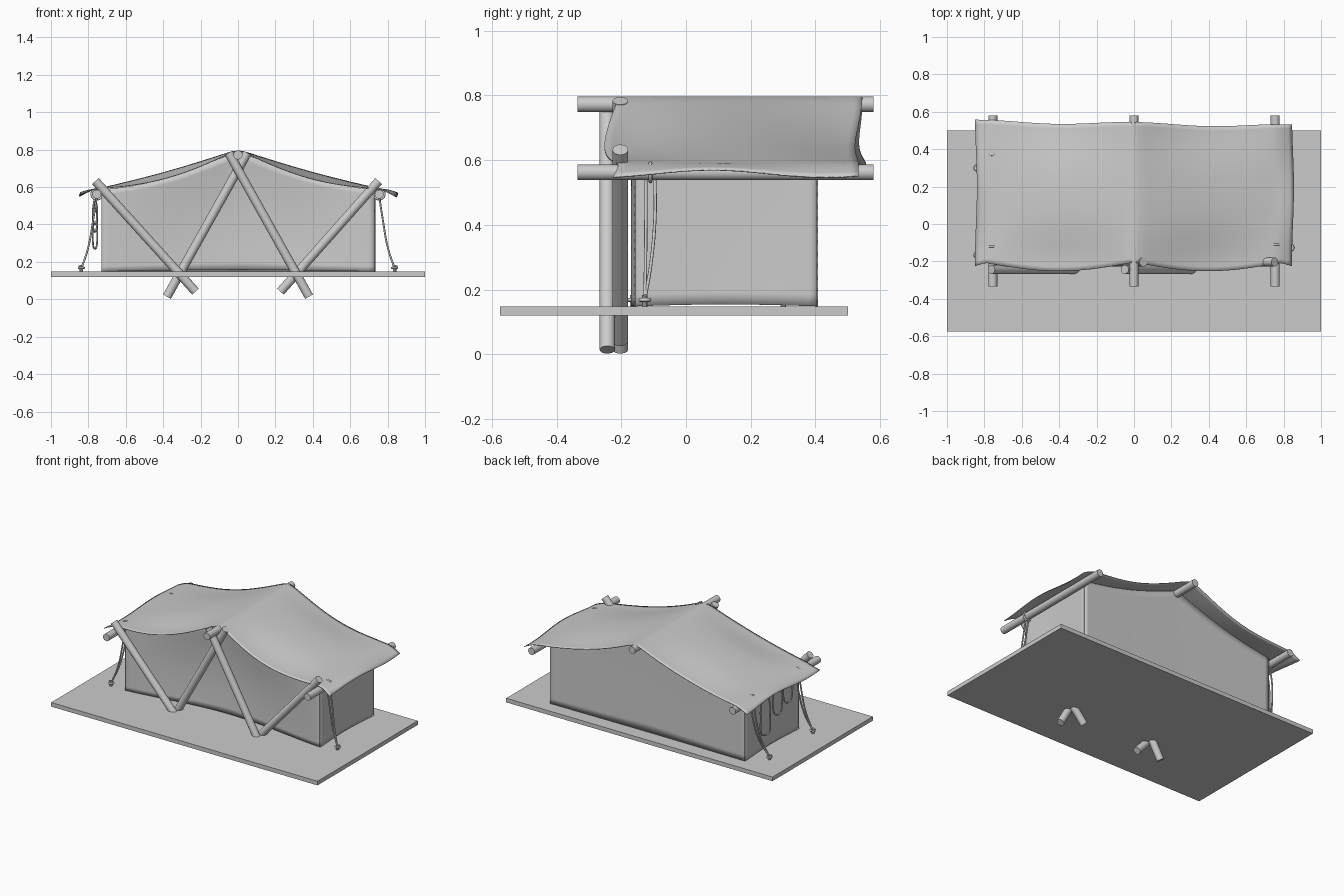
import bpy, bmesh
from math import sin, pi, exp
from mathutils import Vector

if "Cube" in bpy.data.objects:
    bpy.data.objects.remove(bpy.data.objects["Cube"])

GROUND = 0.148


def finish(ob, angle=0.6):
    bpy.ops.object.select_all(action='DESELECT')
    ob.select_set(True)
    bpy.context.view_layer.objects.active = ob
    bpy.ops.object.shade_smooth_by_angle(angle=angle)


def pole(name, a, b, r=0.024, sides=20):
    a, b = Vector(a), Vector(b)
    d = b - a
    bpy.ops.mesh.primitive_cylinder_add(vertices=sides, radius=r, depth=d.length, location=(a + b) / 2)
    ob = bpy.context.object
    ob.name = name
    ob.rotation_euler = d.to_track_quat('Z', 'Y').to_euler()
    finish(ob)


def sheet(name, fn, nu, nv, thickness=0.004):
    """Cloth grid from a function of u, v in 0..1."""
    bm = bmesh.new()
    g = [[bm.verts.new(fn(i / nu, j / nv)) for j in range(nv + 1)] for i in range(nu + 1)]
    for i in range(nu):
        for j in range(nv):
            bm.faces.new((g[i][j], g[i + 1][j], g[i + 1][j + 1], g[i][j + 1]))
    me = bpy.data.meshes.new(name)
    bm.to_mesh(me)
    bm.free()
    ob = bpy.data.objects.new(name, me)
    bpy.context.collection.objects.link(ob)
    mod = ob.modifiers.new("cloth", 'SOLIDIFY')
    mod.thickness = thickness
    mod.offset = -1
    finish(ob)


def rope(name, pts, r=0.005, cyclic=False):
    cu = bpy.data.curves.new(name, 'CURVE')
    cu.dimensions = '3D'
    cu.bevel_depth = r
    cu.bevel_resolution = 2
    cu.use_fill_caps = True
    sp = cu.splines.new('BEZIER')
    sp.bezier_points.add(len(pts) - 1)
    for p, co in zip(sp.bezier_points, pts):
        p.co = co
        p.handle_left_type = p.handle_right_type = 'AUTO'
    sp.use_cyclic_u = cyclic
    bpy.context.collection.objects.link(bpy.data.objects.new(name, cu))


# ground slab
bpy.ops.mesh.primitive_cube_add(size=1, location=(0, -0.0375, 0.134))
slab = bpy.context.object
slab.name = "base_slab"
slab.scale = (2, 1.075, 0.028)

# long roof poles and crossed front poles
for n, x, z in (("left", -0.755, 0.562), ("ridge", 0, 0.772), ("right", 0.755, 0.562)):
    pole(n + "_roof_pole", (x, -0.335, z), (x, 0.58, z))
pole("front_leg_outer_left", (-0.762, -0.243, 0.632), (-0.227, -0.243, 0.041))
pole("front_leg_inner_left", (-0.38, -0.203, 0.014), (0.05, -0.203, 0.783))
pole("front_leg_inner_right", (0.38, -0.243, 0.014), (-0.05, -0.243, 0.783))
pole("front_leg_outer_right", (0.752, -0.203, 0.632), (0.227, -0.203, 0.041))


# roof cloth hanging over the three poles, sagging most at front and back
def roof_z(x, y):
    a = abs(x)
    t = min(a / 0.755, 1)
    v = (y + 0.23) / 0.77
    sag = 0.01 + 0.037 * exp(-(v / 0.25) ** 2) + 0.03 * exp(-((v - 1) / 0.25) ** 2)
    z = 0.803 - 0.211 * t - sag * sin(pi * t) - 0.006 * exp(-(x / 0.03) ** 2)
    out = max(a - 0.755, 0)
    return z - 0.15 * out - 2.0 * out ** 2 + out * 0.12 * sin(9 * y + x)


def roof(u, v):
    x = -0.845 + 1.695 * u
    t = min(abs(x) / 0.8, 1)
    front = -0.205 - 0.047 * sin(pi * t) - 0.02 * max(abs(x) - 0.78, 0) / 0.07
    back = 0.537 - 0.012 * x / 0.8 + 0.008 * sin(pi * t * 2 + 1.5)
    y = front + (back - front) * v
    return (x + 0.006 * sin(8 * y) * abs(x), y, roof_z(x, y))


sheet("roof_cloth", roof, 80, 32)


# cloth walls reaching up to the roof
def wall(p, q, bow, lift):
    p, q = Vector(p), Vector(q)
    n = Vector((p.y - q.y, q.x - p.x)).normalized()

    def fn(u, v):
        s = p.lerp(q, u) + n * bow * sin(pi * u) ** 1.5 * (1 - 0.6 * v + 0.3 * sin(pi * v))
        bottom = GROUND + lift * sin(pi * u)
        top = roof_z(s.x, s.y) - 0.008
        return (s.x, s.y, bottom + (top - bottom) * v)
    return fn


A, B, C, D = (-0.73, -0.17), (0.73, -0.16), (0.735, 0.408), (-0.73, 0.408)
sheet("front_wall", wall(A, B, 0.06, 0.01), 48, 16)
sheet("right_wall", wall(B, C, 0.008, 0.006), 20, 12)
sheet("back_wall", wall(C, D, 0.004, 0), 48, 12)
sheet("left_wall", wall(D, A, 0.008, 0.006), 20, 12)


# guy ropes, each two strands tied to a peg
def guy(name, s, y, py):
    for k, dy in enumerate((-0.014, 0.014)):
        rope(f"{name}_rope_{k}", [(s * 0.755, y + dy, 0.55), (s * 0.775, y + dy, 0.42),
                                  (s * 0.80, y * 0.6 + py * 0.4 + dy * 0.6, 0.28), (s * 0.835, py, 0.17)])
    ring = [(s * (0.755 + dx), y, 0.562 + dz) for dx, dz in ((0.028, 0), (0, 0.028), (-0.028, 0), (0, -0.028))]
    rope(name + "_knot", ring, 0.006, True)
    pole(name + "_peg", (s * 0.835, py, 0.14), (s * 0.845, py, 0.182), 0.009, 10)
    rope(name + "_peg_loop", [(s * 0.837 + dx, py + dy, 0.168) for dx, dy in
                              ((0.014, 0), (0, 0.014), (-0.014, 0), (0, -0.014))], 0.006, True)


guy("right_guy", 1, -0.11, -0.127)
guy("left_front_guy", -1, -0.12, -0.165)
guy("left_back_guy", -1, 0.37, 0.30)

# slack rope loops hanging along the left side
for i, (y, low) in enumerate(((0.24, 0.27), (0.11, 0.36), (0.0, 0.40))):
    x = -0.765
    rope(f"slack_loop_{i}", [(x, y - 0.03, 0.55), (x - 0.01, y - 0.035, (low + 0.55) / 2), (x, y, low),
                             (x + 0.012, y + 0.035, (low + 0.55) / 2), (x, y + 0.03, 0.55)])
